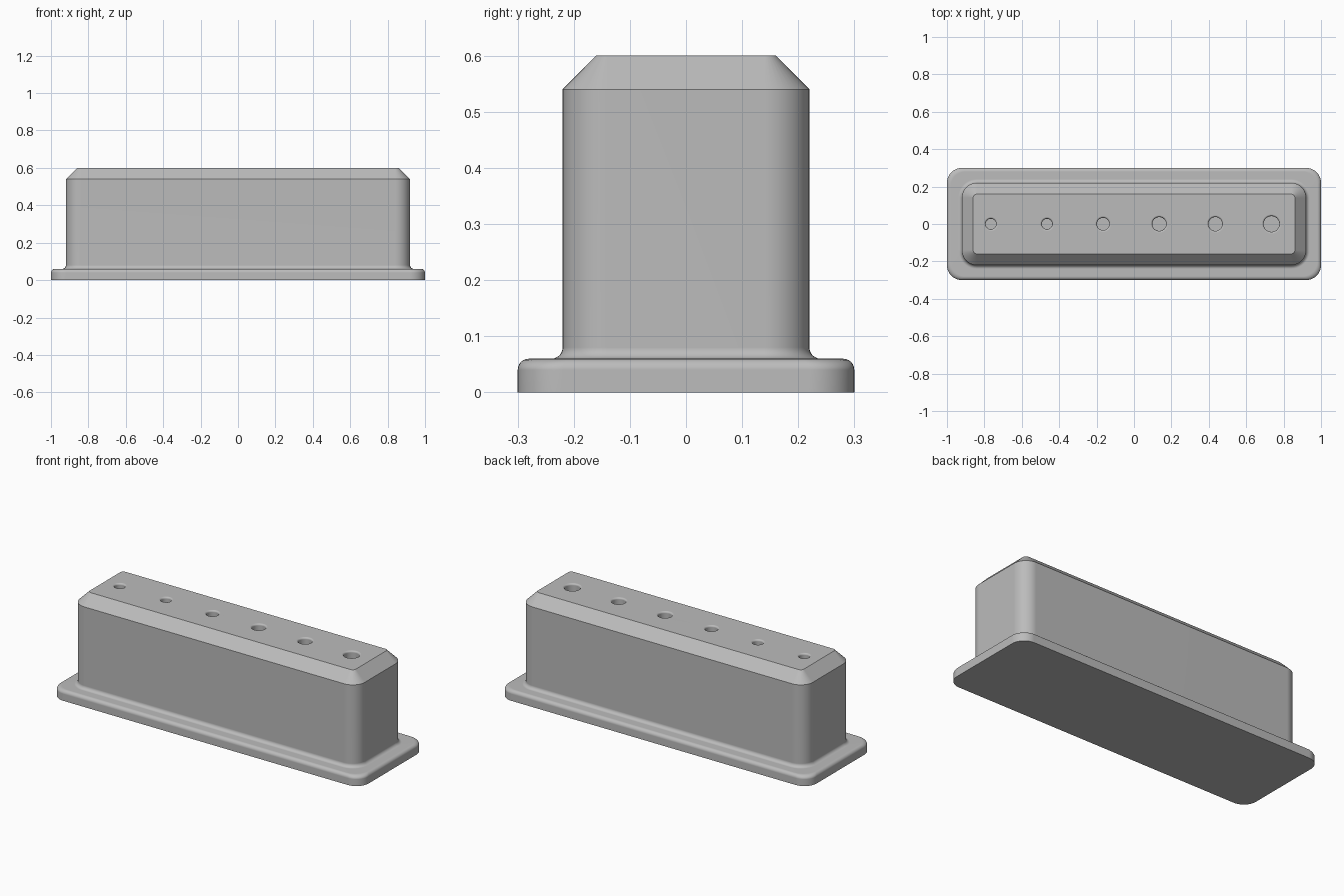
import bpy, bmesh
from math import sin, cos, pi, radians

cube = bpy.data.objects.get("Cube")
if cube:
    bpy.data.objects.remove(cube)

gray = bpy.data.materials.new("light gray")
gray.use_nodes = True
gray.diffuse_color = (0.5, 0.5, 0.5, 1)
gray.node_tree.nodes["Principled BSDF"].inputs["Base Color"].default_value = (0.5, 0.5, 0.5, 1)


def rounded_rect(hx, hy, r, steps=10):
    pts = []
    for i, (sx, sy) in enumerate(((1, 1), (-1, 1), (-1, -1), (1, -1))):
        for k in range(steps + 1):
            a = (i + k / steps) * pi / 2
            pts.append((sx * (hx - r) + r * cos(a), sy * (hy - r) + r * sin(a)))
    return pts


def circle(r, n=48):
    return [(r * cos(2 * pi * k / n), r * sin(2 * pi * k / n)) for k in range(n)]


def arc(cx, cz, r, a0, a1, steps=6):
    angles = [radians(a0 + (a1 - a0) * k / steps) for k in range(steps + 1)]
    return [(cx + r * cos(a), cz + r * sin(a)) for a in angles]


def stack(name, levels, x=0):
    """Solid skinned through (outline, z) sections, capped at both ends."""
    bm = bmesh.new()
    loops = [[bm.verts.new((px + x, py, z)) for px, py in outline] for outline, z in levels]
    for low, high in zip(loops, loops[1:]):
        for k in range(len(low)):
            j = (k + 1) % len(low)
            bm.faces.new((low[k], low[j], high[j], high[k]))
    bm.faces.new(loops[0][::-1])
    bm.faces.new(loops[-1])
    mesh = bpy.data.meshes.new(name)
    bm.to_mesh(mesh)
    bm.free()
    mesh.materials.append(gray)
    obj = bpy.data.objects.new(name, mesh)
    bpy.context.collection.objects.link(obj)
    return obj


# Flanged block: profile of body offset and height, with both fillets and the top chamfer
base = [(0.08, 0)] + arc(0.06, 0.04, 0.02, 0, 90)
body = arc(0.02, 0.08, 0.02, 270, 180) + [(0, 0.54)]
levels = [(rounded_rect(0.92 + d, 0.22 + d, 0.08), z) for d, z in base]
levels += [(rounded_rect(0.92 + d, 0.22 + d, 0.08 + d), z) for d, z in body]
levels.append((rounded_rect(0.86, 0.16, 0.02), 0.6))
block = stack("holder_block", levels)

# Row of graduated holes with softened rims
for i, r in enumerate((0.028, 0.028, 0.033, 0.037, 0.037, 0.042)):
    rim = 0.01
    profile = [(r, 0.15)] + arc(r + rim, 0.6 - rim, rim, 180, 90) + [(r + rim, 0.65)]
    cutter = stack("hole_cutter", [(circle(q), z) for q, z in profile], -0.765 + 0.3 * i)
    cut = block.modifiers.new("hole", "BOOLEAN")
    cut.operation = "DIFFERENCE"
    cut.solver = "EXACT"
    cut.object = cutter
    bpy.context.view_layer.objects.active = block
    bpy.ops.object.modifier_apply(modifier=cut.name)
    bpy.data.objects.remove(cutter)

# Smooth fillets, crisp chamfer edges, flat panels
bpy.ops.object.select_all(action="DESELECT")
block.select_set(True)
bpy.context.view_layer.objects.active = block
bpy.ops.object.shade_smooth_by_angle(angle=radians(30))
weighted = block.modifiers.new("flat panels", "WEIGHTED_NORMAL")
weighted.keep_sharp = True
